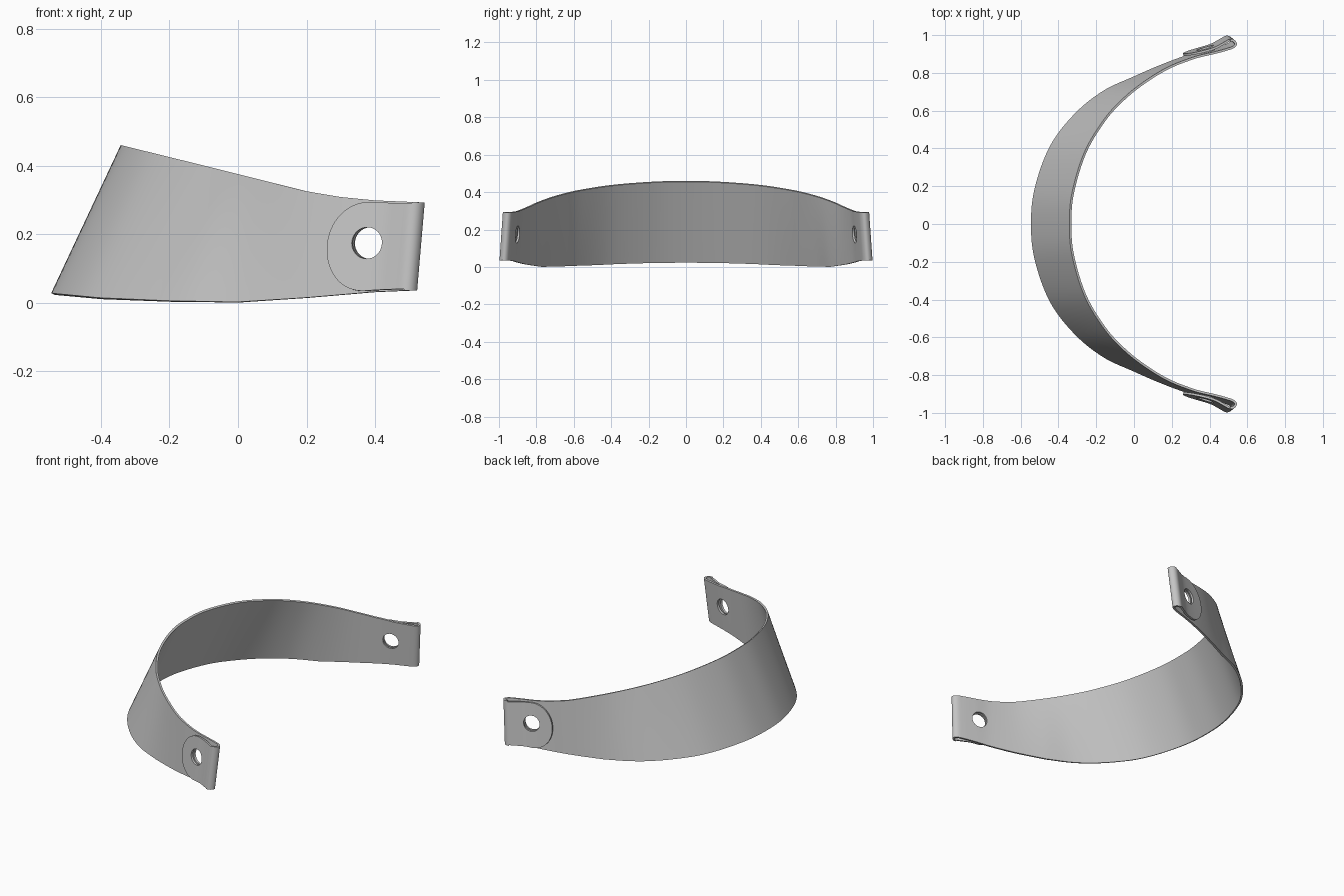
import bpy, bmesh, math
from mathutils import Vector

old = bpy.data.objects.get("Cube")
if old:
    bpy.data.objects.remove(old, do_unlink=True)

THICKNESS = 0.012
ROWS = 10      # faces across the band
STEPS = 8      # faces between two stations

# Lower and upper edge of half the band, from the middle to the fold
LOWER = [(-.54, 0), (-.52, .19), (-.44, .41), (-.31, .58), (-.16, .7), (0, .775), (.15, .84), (.3, .895)]
UPPER = [(-.337, 0), (-.322, .17), (-.257, .38), (-.155, .55), (-.055, .66), (.05, .745), (.18, .825), (.32, .88)]
# Fold and tab, followed by both edges with a small lean
FOLD = [(.4, .923), (.47, .942), (.505, .955), (.517, .972), (.505, .988),
        (.485, .99), (.455, .974), (.41, .95), (.35, .931), (.25, .906)]
LEAN = Vector((.022, -.018))
# Heights of the edges against x
LOWER_Z = [(-.54, .025), (-.4, .012), (-.2, .004), (0, .001), (.2, .014), (.4, .031), (.54, .037)]
UPPER_Z = [(-.34, .458), (0, .375), (.2, .325), (.3, .308), (.4, .298), (.54, .292)]


def lerp_table(table, x):
    x = min(max(x, table[0][0]), table[-1][0])
    for (a, p), (b, q) in zip(table, table[1:]):
        if x <= b:
            return p + (q - p) * (x - a) / (b - a)


def spline(p, t):
    a, b, c, d = p
    return (2*b + (c - a)*t + (2*a - 5*b + 4*c - d)*t*t + (3*b - a - 3*c + d)*t**3) / 2


def sample(points):
    """Smooth path through the points, mirrored at its start."""
    pts = [Vector(p) for p in points]
    first = Vector((pts[1].x, -pts[1].y))
    pts = [first] + pts + [2 * pts[-1] - pts[-2]]
    path = []
    last = len(pts) - 4
    for i in range(last + 1):
        n = STEPS * 2 if i == last else STEPS
        for k in range(n):
            t = math.sin(math.pi / 2 * k / n) if i == last else k / n
            path.append(spline(pts[i:i + 4], t))
    return path + [pts[-2]]


def half_width(i, x, fold_start):
    """Share of the height used: full on the band, rounded at the tab tip."""
    if i < fold_start:
        return .5
    d = min(max((x - .25) / .125, 0), 1)
    return max(.48 * math.sqrt(1 - (1 - d) ** 2), .02)


# Band surface
low = sample(LOWER + FOLD)
high = sample(UPPER + [Vector(p) + LEAN for p in FOLD])
fold_start = (len(LOWER) + 5) * STEPS
bm = bmesh.new()
columns = []
for i, (a, b) in enumerate(zip(low, high)):
    p = Vector((a.x, a.y, lerp_table(LOWER_Z, a.x)))
    q = Vector((b.x, b.y, lerp_table(UPPER_Z, b.x)))
    w = half_width(i, a.x, fold_start)
    columns.append([bm.verts.new(p.lerp(q, .5 + w * (2 * j / ROWS - 1))) for j in range(ROWS + 1)])
for c, d in zip(columns, columns[1:]):
    for j in range(ROWS):
        bm.faces.new((c[j], c[j + 1], d[j + 1], d[j]))
mesh = bpy.data.meshes.new("curved_band")
bm.to_mesh(mesh)
bm.free()
band = bpy.data.objects.new("curved_band", mesh)
bpy.context.collection.objects.link(band)

mirror = band.modifiers.new("Mirror", 'MIRROR')
mirror.use_axis = (False, True, False)
solid = band.modifiers.new("Thickness", 'SOLIDIFY')
solid.thickness = THICKNESS
solid.offset = 0

# Round holes through both layers of each end
cutters = []
for side in (-1, 1):
    axis = Vector((-.3, .95 * side, .0))
    bpy.ops.mesh.primitive_cylinder_add(vertices=40, radius=.046, depth=.2, location=(.377, .93 * side, .174),
                                        rotation=axis.to_track_quat('Z', 'Y').to_euler())
    cutter = bpy.context.object
    cutter.name = "hole_cutter"
    cutter.hide_render = True
    cutters.append(cutter)
    cut = band.modifiers.new("Hole", 'BOOLEAN')
    cut.operation = 'DIFFERENCE'
    cut.solver = 'EXACT'
    cut.object = cutter

bpy.ops.object.select_all(action='DESELECT')
band.select_set(True)
bpy.context.view_layer.objects.active = band
for name in [m.name for m in band.modifiers]:
    bpy.ops.object.modifier_apply(modifier=name)
for cutter in cutters:
    bpy.data.objects.remove(cutter, do_unlink=True)
bpy.ops.object.shade_smooth_by_angle(angle=math.radians(40))

# Plain grey
grey = bpy.data.materials.new("plain_grey")
grey.use_nodes = True
colour = (.55, .55, .55, 1)
grey.diffuse_color = colour
grey.node_tree.nodes["Principled BSDF"].inputs["Base Color"].default_value = colour
band.data.materials.clear()
band.data.materials.append(grey)
